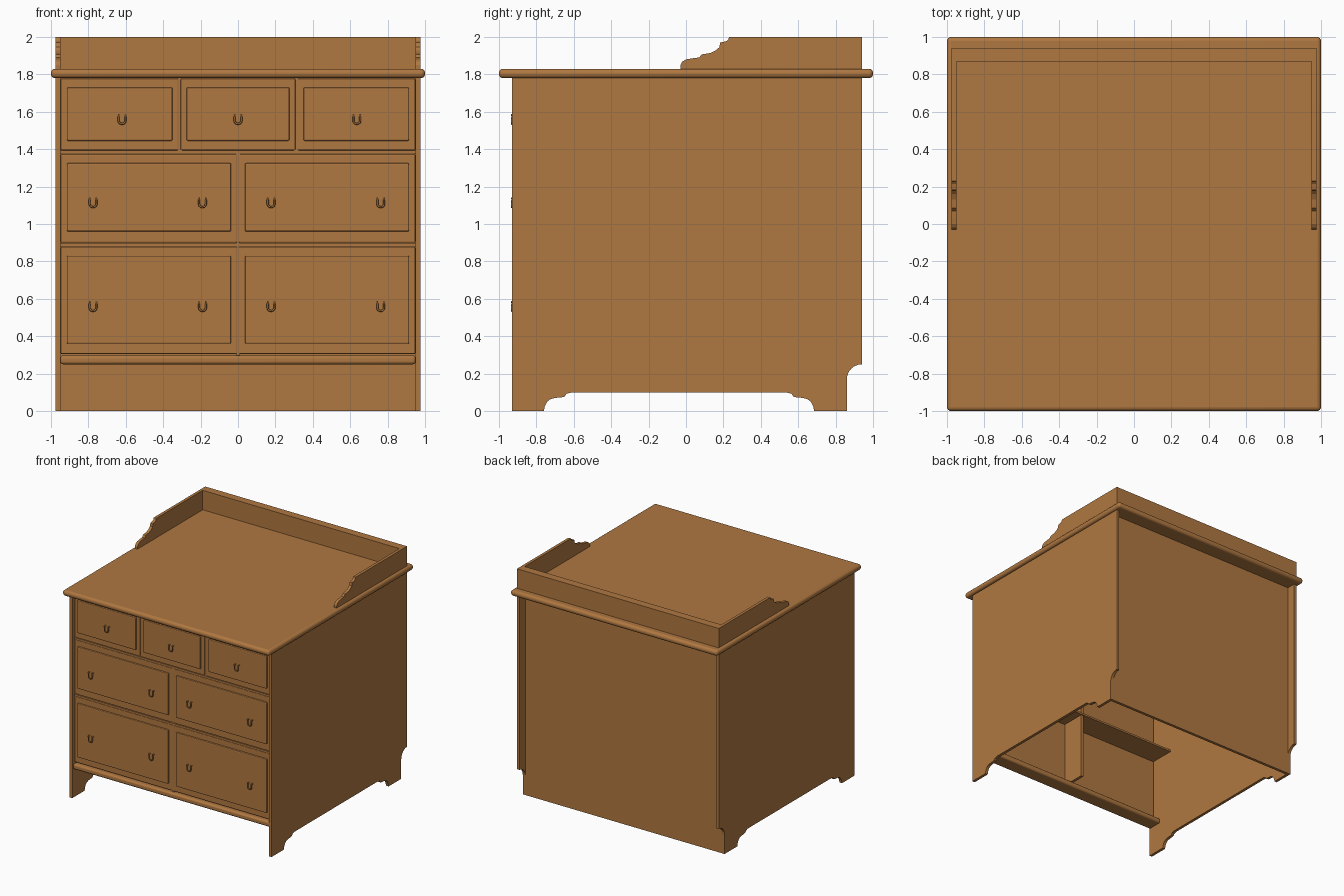
import bpy, bmesh, math

if "Cube" in bpy.data.objects:
    bpy.data.objects.remove(bpy.data.objects["Cube"])

wood = bpy.data.materials.new("warm_brown_wood")
wood.diffuse_color = (0.434, 0.188, 0.053, 1)
wood.use_nodes = True
wood.node_tree.nodes["Principled BSDF"].inputs["Base Color"].default_value = wood.diffuse_color


def finish(name, bm, bevel=0, segs=2, smooth=False):
    bmesh.ops.recalc_face_normals(bm, faces=bm.faces)
    me = bpy.data.meshes.new(name)
    bm.to_mesh(me)
    bm.free()
    me.materials.append(wood)
    ob = bpy.data.objects.new(name, me)
    bpy.context.collection.objects.link(ob)
    if bevel:
        m = ob.modifiers.new("bevel", 'BEVEL')
        m.width, m.segments, m.limit_method = bevel, segs, 'ANGLE'
    if smooth:
        bpy.ops.object.select_all(action='DESELECT')
        ob.select_set(True)
        bpy.context.view_layer.objects.active = ob
        bpy.ops.object.shade_smooth_by_angle(angle=math.radians(35))
    return ob


def box(name, x0, x1, y0, y1, z0, z1, bevel=0, segs=2, smooth=False):
    bm = bmesh.new()
    bmesh.ops.create_cube(bm, size=1)
    for v in bm.verts:
        v.co.x = x0 if v.co.x < 0 else x1
        v.co.y = y0 if v.co.y < 0 else y1
        v.co.z = z0 if v.co.z < 0 else z1
    return finish(name, bm, bevel, segs, smooth)


def side_plate(name, profile, x0, x1):
    """Extrude a (y, z) outline along x."""
    bm = bmesh.new()
    face = bm.faces.new([bm.verts.new((x0, y, z)) for y, z in profile])
    ext = bmesh.ops.extrude_face_region(bm, geom=[face])
    for v in ext["geom"]:
        if isinstance(v, bmesh.types.BMVert):
            v.co.x = x1
    return finish(name, bm)


# Outline of one foot bracket, then the whole side panel
bracket = [(0, 0), (0.005, 0.025), (0.018, 0.05), (0.035, 0.063), (0.06, 0.07),
           (0.10, 0.074), (0.112, 0.078), (0.12, 0.092), (0.15, 0.1)]
side = [(-0.93, 1.79), (-0.93, 0)]
side += [(-0.76 + y, z) for y, z in bracket]
side += [(0.685 - y, z) for y, z in reversed(bracket)]
side += [(0.86, 0)]
side += [(0.94 - 0.08 * math.cos(a), 0.17 + 0.08 * math.sin(a))
         for a in [math.radians(d) for d in range(0, 91, 15)]]
side += [(0.94, 1.79)]

# Stepped outline of the gallery side above the top
gallery = [(-0.03, 1.82), (-0.03, 1.85), (-0.02, 1.868), (0, 1.88), (0.035, 1.886),
           (0.07, 1.89), (0.085, 1.907), (0.13, 1.914), (0.16, 1.928), (0.178, 1.945),
           (0.183, 1.97), (0.215, 1.977), (0.225, 1.985), (0.23, 2.0), (0.94, 2.0), (0.94, 1.82)]

for s, label in ((-1, "left"), (1, "right")):
    side_plate(label + "_side_panel", side, s * 0.95, s * 0.975)
    side_plate(label + "_gallery_side", gallery, s * 0.95, s * 0.975)

# Back, top board and gallery back
box("back_panel", -0.95, 0.95, 0.835, 0.86, 0, 1.785)
box("top_board", -1, 1, -1, 1, 1.78, 1.83, 0.022, 4, True)
box("gallery_back", -0.95, 0.95, 0.87, 0.94, 1.82, 2.0)

# Rails and dividers behind the drawer fronts
box("bottom_rail", -0.95, 0.95, -0.925, -0.79, 0.25, 0.297, 0.015, 3, True)
for z in (0.89, 1.385):
    box("drawer_rail", -0.95, 0.95, -0.9, -0.66, z - 0.01, z + 0.007)
box("centre_divider", -0.012, 0.012, -0.895, -0.67, 0.297, 1.38)
for x in (-0.312, 0.312):
    box("upper_divider", x - 0.012, x + 0.012, -0.895, -0.67, 1.39, 1.78)


def drawer(x0, x1, z0, z1, px0, px1, pz0, pz1):
    """Drawer front whose sloped border rises to a raised panel."""
    box("drawer_front", x0, x1, -0.9, -0.875, z0, z1, 0.006, 2)
    box("drawer_raised_panel", px0, px1, -0.915, -0.89, pz0, pz1, 0.007, 2)


def handle(x, z):
    """Drop pull: hanging U on two small posts."""
    cu = bpy.data.curves.new("pull", 'CURVE')
    cu.dimensions = '3D'
    cu.bevel_depth, cu.bevel_resolution = 0.0055, 1
    cu.use_fill_caps = True
    pts = [(-0.018, 0.012)] + [(-0.018 * math.cos(math.radians(a)), -0.012 - 0.016 * math.sin(math.radians(a)))
                               for a in range(0, 181, 30)] + [(0.018, 0.012)]
    sp = cu.splines.new('POLY')
    sp.points.add(len(pts) - 1)
    for p, (dx, dz) in zip(sp.points, pts):
        p.co = (x + dx, -0.931, z + dz, 1)
    for s in (-1, 1):
        sp = cu.splines.new('POLY')
        sp.points.add(1)
        sp.points[0].co = (x + s * 0.018, -0.91, z + 0.02, 1)
        sp.points[1].co = (x + s * 0.018, -0.936, z + 0.02, 1)
    cu.materials.append(wood)
    ob = bpy.data.objects.new("drawer_pull", cu)
    bpy.context.collection.objects.link(ob)


# Top row: three small drawers
for x0, x1, px0, px1, hx in ((-0.948, -0.317, -0.915, -0.35, -0.62),
                             (-0.307, 0.307, -0.275, 0.275, 0),
                             (0.317, 0.948, 0.35, 0.915, 0.635)):
    drawer(x0, x1, 1.394, 1.778, px0, px1, 1.445, 1.73)
    handle(hx, 1.563)

# Two lower rows: two wide drawers each
for z0, z1, pz0, pz1, hz in ((0.9, 1.373, 0.96, 1.325, 1.118), (0.305, 0.878, 0.36, 0.83, 0.563)):
    for x0, x1, px0, px1 in ((-0.948, -0.004, -0.915, -0.037), (0.004, 0.948, 0.037, 0.915)):
        drawer(x0, x1, z0, z1, px0, px1, pz0, pz1)
    for hx in (-0.775, -0.19, 0.177, 0.763):
        handle(hx, hz)
